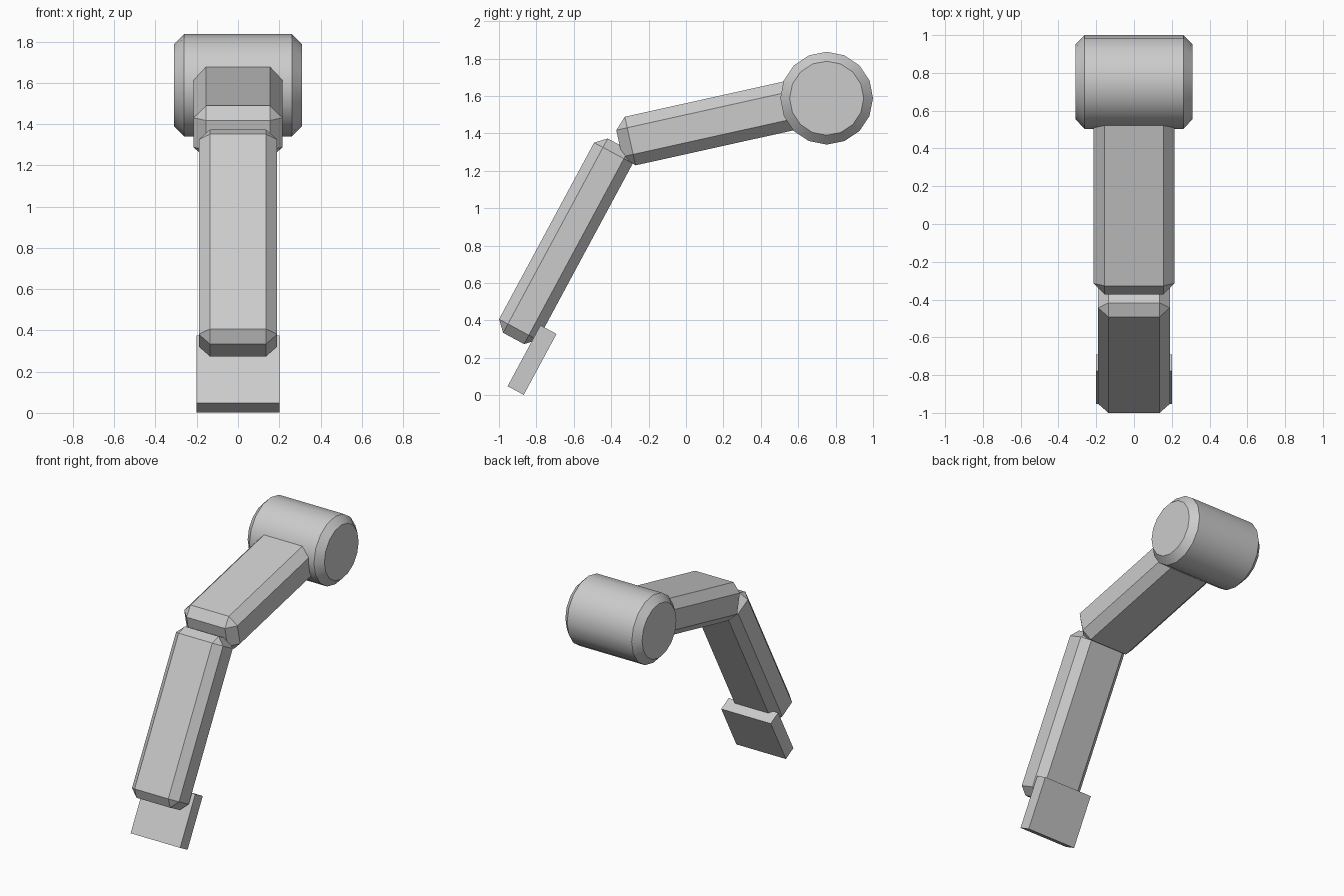
import bpy, bmesh, math
from mathutils import Matrix

if "Cube" in bpy.data.objects:
    bpy.data.objects.remove(bpy.data.objects["Cube"])

grey = bpy.data.materials.new("plain grey")
grey.diffuse_color = (0.6, 0.6, 0.6, 1)
grey.use_nodes = True
grey.node_tree.nodes["Principled BSDF"].inputs["Base Color"].default_value = grey.diffuse_color


def finish(name, bm, matrix):
    """Turn a bmesh into a placed, coloured object."""
    bm.transform(matrix)
    bmesh.ops.recalc_face_normals(bm, faces=bm.faces)
    mesh = bpy.data.meshes.new(name)
    bm.to_mesh(mesh)
    bm.free()
    mesh.materials.append(grey)
    ob = bpy.data.objects.new(name, mesh)
    bpy.context.collection.objects.link(ob)
    return ob


def bevel(bm, edges, width):
    bmesh.ops.bevel(bm, geom=edges, offset=width, offset_type='OFFSET',
                    segments=1, profile=0.5, affect='EDGES')


def block(name, centre, size, angle, chamfer=0.0):
    """Box (width x, length, thickness) pitched about the x axis."""
    bm = bmesh.new()
    bmesh.ops.create_cube(bm, size=1, matrix=Matrix.Diagonal((*size, 1)))
    if chamfer:
        bevel(bm, bm.edges[:], chamfer)
    place = Matrix.Translation(centre) @ Matrix.Rotation(math.radians(angle), 4, 'X')
    return finish(name, bm, place)


# Shoulder: 16-sided drum lying along x, chamfered rims
bm = bmesh.new()
bmesh.ops.create_cone(bm, cap_ends=True, segments=16, radius1=0.248,
                      radius2=0.248, depth=0.62)
rims = [e for e in bm.edges if abs(e.verts[0].co.z - e.verts[1].co.z) < 1e-4]
bevel(bm, rims, 0.049)
shoulder = finish("shoulder_drum", bm,
                  Matrix.Translation((0, 0.752, 1.588)) @ Matrix.Rotation(math.pi / 2, 4, 'Y'))
bpy.context.view_layer.objects.active = shoulder
shoulder.select_set(True)
bpy.ops.object.shade_smooth_by_angle(angle=math.radians(30))

# Upper arm: runs from the elbow into the drum
pitch, length = 12.5, 1.10
a = math.radians(pitch)
block("upper_arm",
      (0, -0.357 + math.cos(a) * length / 2, 1.346 + math.sin(a) * length / 2),
      (0.43, length, 0.266), pitch, 0.06)

# Forearm
block("forearm", (0, -0.642, 0.823), (0.38, 1.18, 0.235), 61.7, 0.054)

# Hand plate
block("hand_plate", (0, -0.823, 0.188), (0.40, 0.37, 0.098), 61.7)
